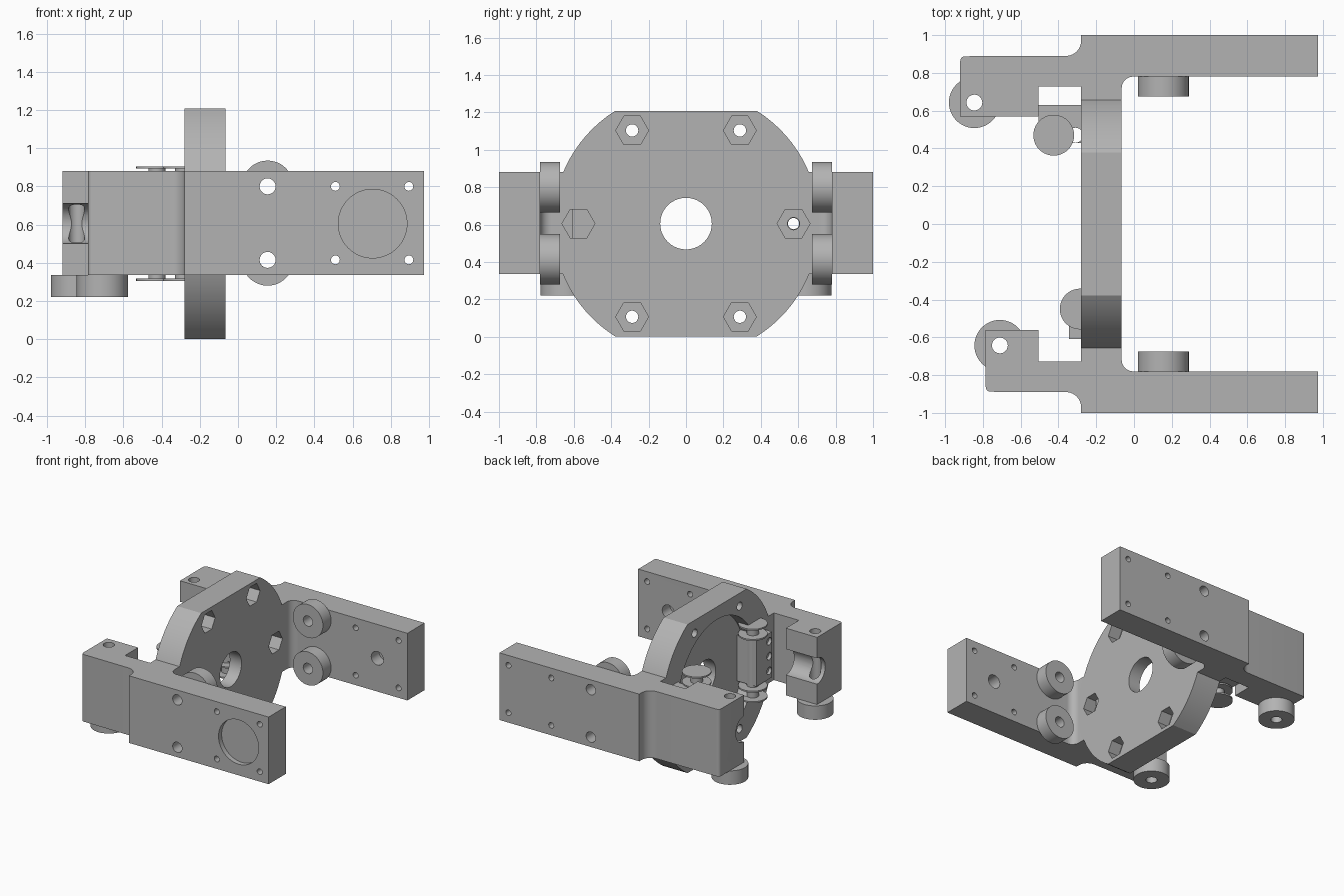
import bpy, bmesh
from math import sin, cos, pi, asin, radians

if "Cube" in bpy.data.objects:
    bpy.data.objects.remove(bpy.data.objects["Cube"])

grey = bpy.data.materials.new("machined grey")
grey.use_nodes = True
grey.diffuse_color = (0.45, 0.45, 0.45, 1)
grey.node_tree.nodes["Principled BSDF"].inputs["Base Color"].default_value = (0.45, 0.45, 0.45, 1)

MID = 0.605          # mid height
LOW, HIGH = 0.335, 0.88
PLACE = {"x": lambda a, b, h: (h, a, b),
         "y": lambda a, b, h: (a, h, b),
         "z": lambda a, b, h: (a, b, h)}


def arc(ca, cb, r, start, end, n=12):
    steps = [radians(start + (end - start) * i / n) for i in range(n + 1)]
    return [(ca + r * cos(t), cb + r * sin(t)) for t in steps]


def prism(name, points, axis, h0, h1):
    """Extrude a flat outline along an axis."""
    bm = bmesh.new()
    face = bm.faces.new([bm.verts.new(PLACE[axis](a, b, h0)) for a, b in points])
    top = bmesh.ops.extrude_face_region(bm, geom=[face])["geom"]
    shift = PLACE[axis](0, 0, h1 - h0)
    bmesh.ops.translate(bm, vec=shift, verts=[v for v in top if isinstance(v, bmesh.types.BMVert)])
    bmesh.ops.recalc_face_normals(bm, faces=bm.faces)
    mesh = bpy.data.meshes.new(name)
    bm.to_mesh(mesh)
    bm.free()
    mesh.materials.append(grey)
    obj = bpy.data.objects.new(name, mesh)
    bpy.context.collection.objects.link(obj)
    return obj


def disc(name, a, b, r, axis, h0, h1, n=40):
    return prism(name, arc(a, b, r, 0, 360 - 360 / n, n - 1), axis, h0, h1)


def box(name, x0, x1, y0, y1, z0, z1):
    return prism(name, [(x0, y0), (x1, y0), (x1, y1), (x0, y1)], "z", z0, z1)


def combine(obj, tools, operation="DIFFERENCE"):
    """Apply booleans one after another and drop the tools."""
    bpy.context.view_layer.objects.active = obj
    for tool in tools:
        tool.hide_render = True
        mod = obj.modifiers.new("shape", "BOOLEAN")
        mod.operation, mod.object, mod.solver = operation, tool, "EXACT"
        bpy.ops.object.modifier_apply(modifier=mod.name)
        bpy.data.objects.remove(tool)


def smooth(obj):
    bpy.ops.object.select_all(action="DESELECT")
    obj.select_set(True)
    bpy.context.view_layer.objects.active = obj
    bpy.ops.object.shade_smooth_by_angle(angle=radians(30))


def arm(name, side, end, inner):
    """Side arm with fillets and a clamp block at the rear."""
    outline = [(-0.28, 0.6), (-0.065, 0.6)]
    outline += arc(-0.005, 0.72, 0.06, 180, 90)
    outline += [(0.975, 0.78), (0.975, 1), (-0.28, 1)]
    outline += arc(-0.36, 0.97, 0.08, 0, -90)
    outline += arc(end + 0.025, 0.863, 0.025, 90, 180, 5)
    outline += [(end, inner), (-0.505, inner), (-0.505, 0.727), (-0.28, 0.727)]
    return prism(name, [(x, y * side) for x, y in outline], "z", LOW, HIGH)


# Central plate: a disc with flat top and bottom, joined to both arms
R = 0.712
flat = asin(0.603 / R) * 180 / pi
outline = arc(0, MID, R, -flat, flat, 28) + arc(0, MID, R, 180 - flat, 180 + flat, 28)
frame = prism("frame", outline, "x", -0.28, -0.065)
ARMS = [(1, -0.92, 0.57), (-1, -0.785, 0.56)]
combine(frame, [arm("arm", *spec) for spec in ARMS], "UNION")

# Bore, rear recess and hexagonal nut pockets
cutters = [disc("bore", 0, MID, 0.138, "x", -0.5, 0.2),
           disc("recess", 0, MID, 0.5, "x", -0.4, -0.17, 64)]
nuts = [(y, MID + z) for y in (-0.288, 0.288) for z in (-0.498, 0.498)]
nuts += [(-0.575, MID), (0.575, MID)]
for y, z in nuts:
    cutters.append(disc("nut_pocket", y, z, 0.088, "x", -0.165, 0.02, 6))
    cutters.append(disc("bolt_hole", y, z, 0.033, "x", -0.4, 0, 20))

# Arm drillings, clamp grooves and clamp pin holes
for side, end, inner in ARMS:
    for z in (0.415, 0.8):
        for x, r in ((0.155, 0.042), (0.51, 0.023), (0.895, 0.023)):
            cutters.append(disc("drilling", x, z, r, "y", 0.72 * side, 1.1 * side, 20))
    cutters.append(disc("blind_hole", 0.705, MID, 0.055, "y", 0.7 * side, 0.88 * side, 24))
    cutters.append(disc("groove", inner * side, MID, 0.105, "x", end - 0.1, -0.45))
    cutters.append(disc("pin_hole", end + 0.075, 0.643 * side, 0.042, "z", 0.2, 1, 24))
cutters.append(disc("outer_recess", 0.705, MID, 0.18, "y", -1.1, -0.96, 48))
combine(frame, cutters)
smooth(frame)


def roller(name, a, b, axis, h0, h1):
    wheel = disc(name, a, b, 0.135, axis, h0, h1, 48)
    combine(wheel, [disc("roller_hole", a, b, 0.042, axis, min(h0, h1) - 0.1, max(h0, h1) + 0.1, 24)])
    smooth(wheel)


for side, end, inner in ARMS:
    label = "back" if side > 0 else "front"
    # Two rollers inside each arm, one under each clamp
    roller(label + "_lower_roller", 0.155, 0.415, "y", 0.675 * side, 0.78 * side)
    roller(label + "_upper_roller", 0.155, 0.8, "y", 0.675 * side, 0.78 * side)
    roller(label + "_clamp_roller", end + 0.075, 0.643 * side, "z", 0.222, LOW)

    # Pivot: drilled carrier, pin and paired thin flanges
    px, py = (-0.425, 0.47) if side > 0 else (-0.285, -0.45)
    x0, x1 = px - 0.08 + (0.02 if side < 0 else 0), px + 0.145
    y0, y1 = sorted((py - 0.04 * side, py + 0.16 * side))
    carrier = box(label + "_carrier", x0, x1, y0, y1, 0.42, 0.79)
    reach = 0.1 if side > 0 else -0.18
    holes = [disc("carrier_hole", 0.575 * side, MID + dz, 0.03, "x", x0 - 0.1, x1 + reach, 20)
             for dz in (-0.12, 0, 0.12)]
    if side > 0:
        holes.append(disc("relief", px + 0.115, py, 0.04, "z", 0.3, 1, 24))
    combine(carrier, holes)
    smooth(carrier)
    smooth(disc(label + "_pivot_pin", px, py, 0.045, "z", 0.31, 0.9, 24))
    for i, z in enumerate((0.305, 0.39, 0.81, 0.893)):
        smooth(disc(f"{label}_flange_{i + 1}", px, py, 0.108, "z", z, z + 0.012))
